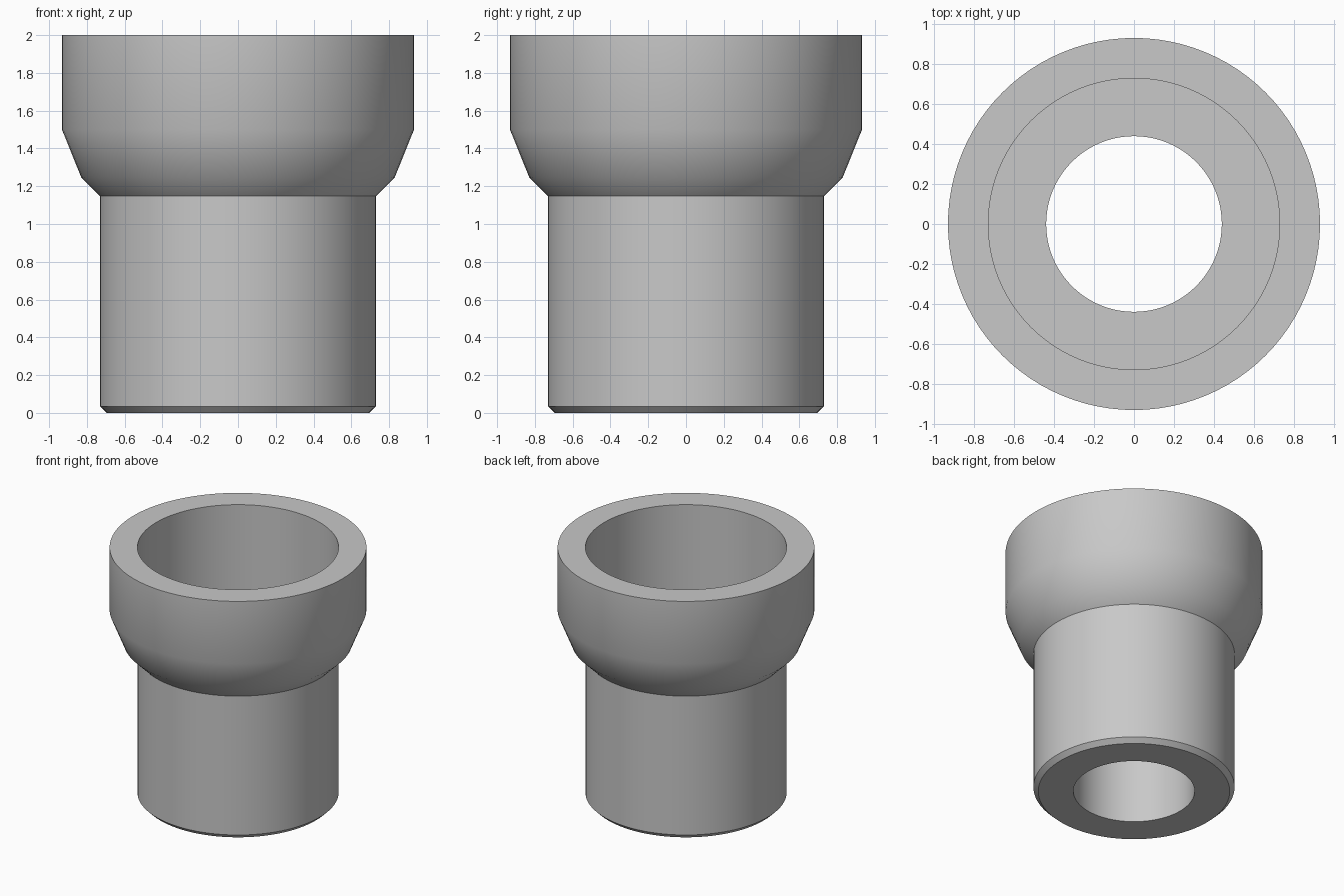
import bpy, bmesh
from math import radians, tau

cube = bpy.data.objects.get("Cube")
if cube:
    bpy.data.objects.remove(cube, do_unlink=True)

# Plain grey plastic
grey = bpy.data.materials.new("light_grey")
grey.use_nodes = True
colour = (0.58, 0.58, 0.58, 1.0)
grey.diffuse_color = colour
grey.node_tree.nodes["Principled BSDF"].inputs["Base Color"].default_value = colour

BORE, NECK, SOCKET, RIM = 0.44, 0.73, 0.73, 0.932
SEGMENTS = 96

# Closed wall section (radius, height), counter-clockwise from the bottom of the bore
section = [
    (BORE, 0), (0.695, 0), (NECK, 0.035),               # foot with chamfer
    (NECK, 1.147), (0.83, 1.247), (RIM, 1.5), (RIM, 2),  # neck, flare, cup
    (SOCKET, 2), (SOCKET, 1.25), (BORE, 1.25),           # socket and its floor
]


def lathe(name, points, material):
    """Turn a closed section around the z axis."""
    bm = bmesh.new()
    verts = [bm.verts.new((r, 0, z)) for r, z in points]
    edges = [bm.edges.new((a, b)) for a, b in zip(verts, verts[1:] + verts[:1])]
    bmesh.ops.spin(bm, geom=verts + edges, cent=(0, 0, 0), axis=(0, 0, 1),
                   angle=tau, steps=SEGMENTS, use_merge=False)
    bmesh.ops.remove_doubles(bm, verts=bm.verts[:], dist=0.0001)
    bmesh.ops.recalc_face_normals(bm, faces=bm.faces[:])
    mesh = bpy.data.meshes.new(name)
    bm.to_mesh(mesh)
    bm.free()
    mesh.materials.append(material)
    obj = bpy.data.objects.new(name, mesh)
    bpy.context.collection.objects.link(obj)
    return obj


fitting = lathe("pipe_socket_fitting", section, grey)
bpy.ops.object.select_all(action="DESELECT")
fitting.select_set(True)
bpy.context.view_layer.objects.active = fitting
bpy.ops.object.shade_smooth_by_angle(angle=radians(30))
